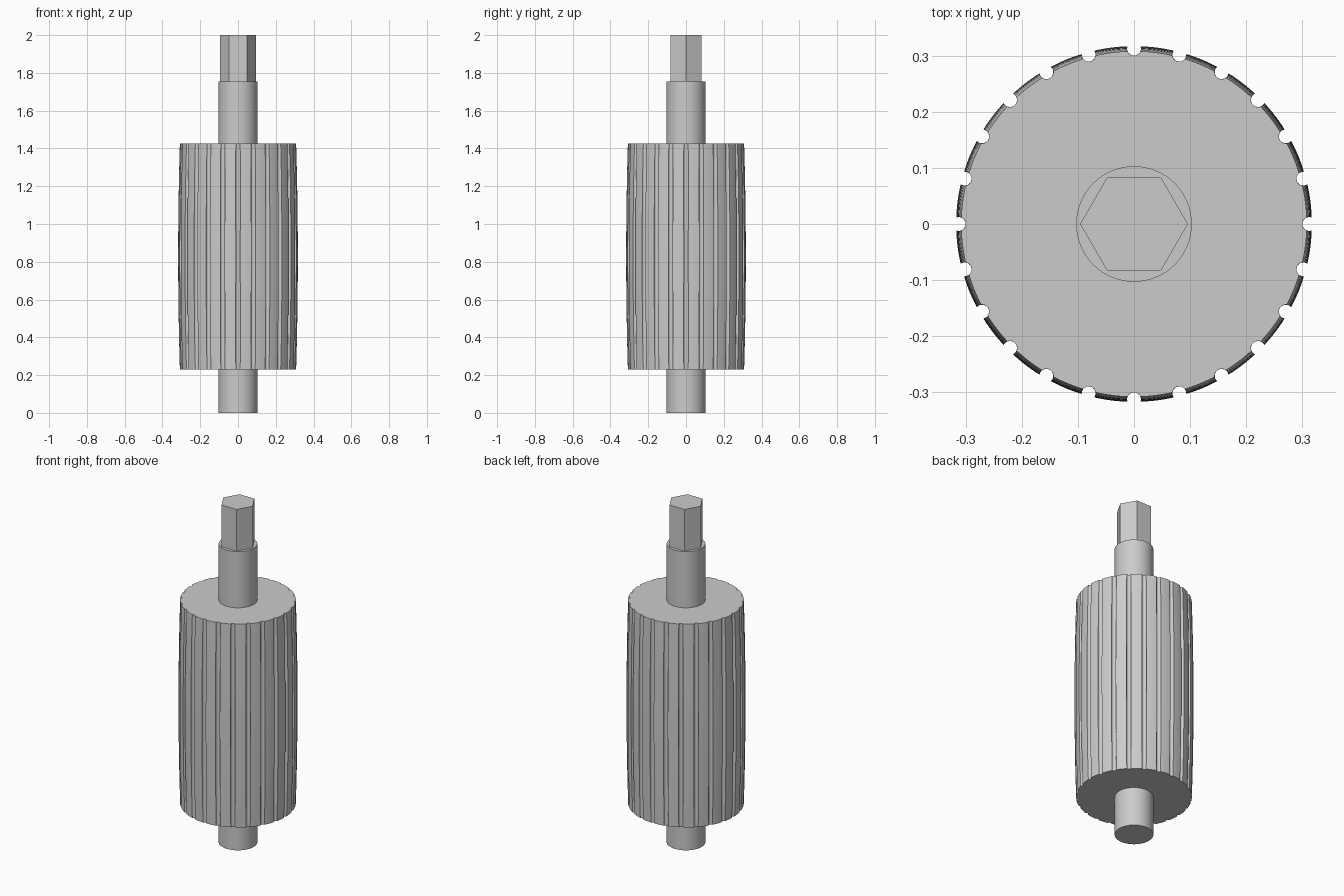
import bpy
import bmesh
from math import acos, cos, sin, pi, radians

cube = bpy.data.objects.get("Cube")
if cube:
    bpy.data.objects.remove(cube, do_unlink=True)

steel = bpy.data.materials.new("grey_steel")
steel.use_nodes = True
COLOUR = (0.6, 0.6, 0.6, 1)
steel.diffuse_color = COLOUR
steel.node_tree.nodes["Principled BSDF"].inputs["Base Color"].default_value = COLOUR


def loft(name, rings):
    """Skin a stack of equal rings and cap both ends."""
    bm = bmesh.new()
    loops = [[bm.verts.new(p) for p in ring] for ring in rings]
    n = len(loops[0])
    for low, high in zip(loops, loops[1:]):
        for i in range(n):
            j = (i + 1) % n
            bm.faces.new((low[i], low[j], high[j], high[i]))
    bm.faces.new(loops[0][::-1])
    bm.faces.new(loops[-1])
    mesh = bpy.data.meshes.new(name)
    bm.to_mesh(mesh)
    bm.free()
    mesh.materials.append(steel)
    obj = bpy.data.objects.new(name, mesh)
    bpy.context.collection.objects.link(obj)
    bpy.ops.object.select_all(action="DESELECT")
    obj.select_set(True)
    bpy.context.view_layer.objects.active = obj
    bpy.ops.object.shade_smooth_by_angle(angle=radians(30))
    return obj


def circle(radius, z, sides):
    return [(radius * cos(2 * pi * i / sides), radius * sin(2 * pi * i / sides), z)
            for i in range(sides)]


# Crowned roller body with round-bottomed grooves running lengthwise
GROOVES, GROOVE_R, GROOVE_C = 24, 0.0125, 0.3125
GROOVE_STEPS, LAND_STEPS = 10, 6
BOTTOM, TOP, END_R, CROWN = 0.23, 1.425, 0.308, 0.009


def grooved_ring(radius, z):
    # Half angle of the groove arc that lies inside this radius
    phi = acos((GROOVE_C**2 + GROOVE_R**2 - radius**2) / (2 * GROOVE_C * GROOVE_R))
    half = acos((GROOVE_C**2 + radius**2 - GROOVE_R**2) / (2 * GROOVE_C * radius))
    pitch = 2 * pi / GROOVES
    ring = []
    for g in range(GROOVES):
        a = g * pitch
        for k in range(GROOVE_STEPS + 1):
            t = phi * (2 * k / GROOVE_STEPS - 1)
            u, v = GROOVE_C - GROOVE_R * cos(t), GROOVE_R * sin(t)
            ring.append((u * cos(a) - v * sin(a), u * sin(a) + v * cos(a), z))
        for k in range(1, LAND_STEPS):
            t = a + half + (pitch - 2 * half) * k / LAND_STEPS
            ring.append((radius * cos(t), radius * sin(t), z))
    return ring


LEVELS = 24
rings = []
for i in range(LEVELS + 1):
    s = i / LEVELS
    rings.append(grooved_ring(END_R + CROWN * (1 - (2 * s - 1)**2),
                              BOTTOM + (TOP - BOTTOM) * s))
loft("grooved_roller", rings)

# Round shaft ends and hexagonal drive
loft("lower_shaft", [circle(0.103, z, 64) for z in (0, BOTTOM)])
loft("upper_shaft", [circle(0.103, z, 64) for z in (TOP, 1.755)])
loft("hex_drive", [circle(0.096, z, 6) for z in (1.755, 2.0)])
